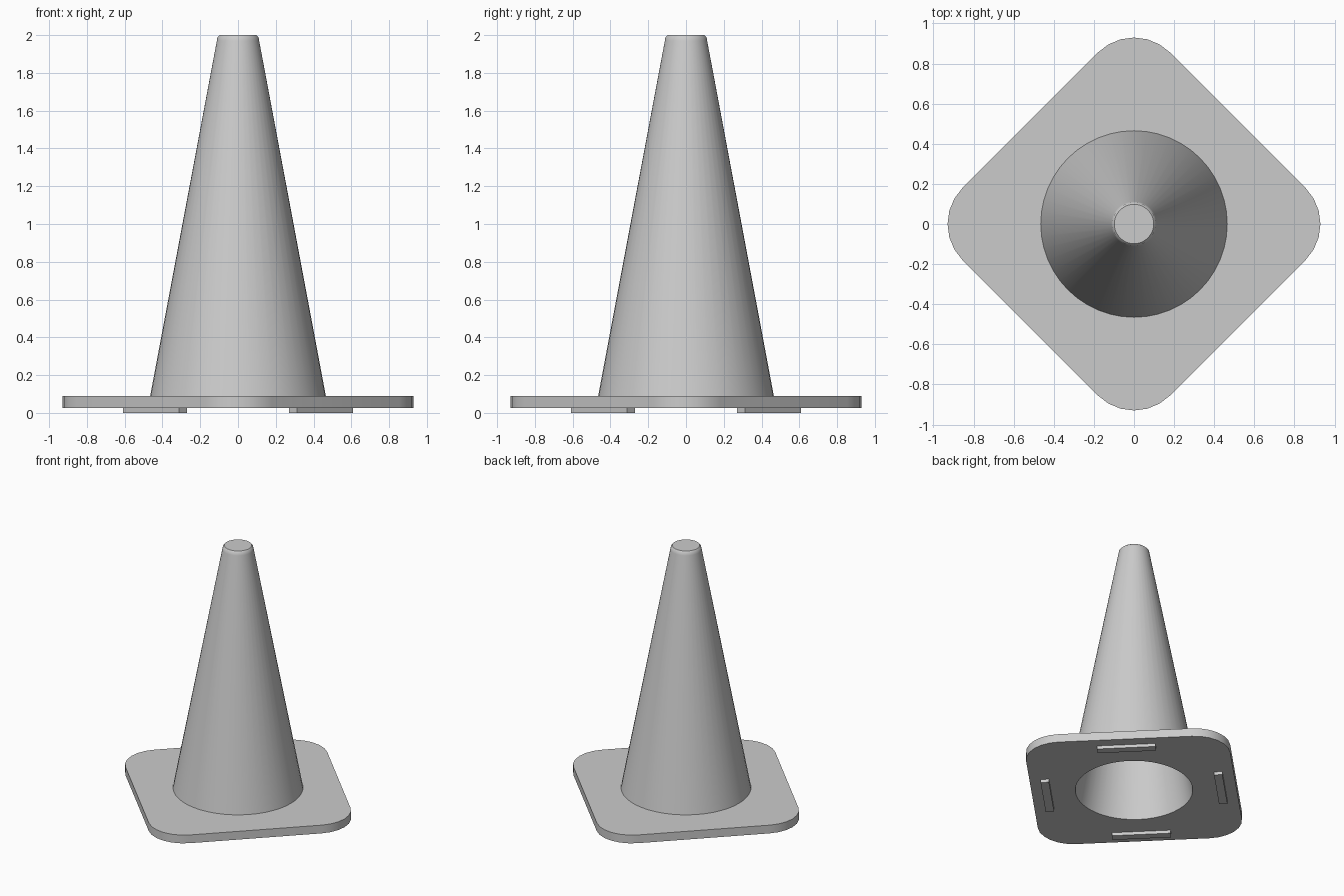
import bpy, bmesh
from math import sin, cos, pi, radians
from mathutils import Matrix

default = bpy.data.objects.get("Cube")
if default:
    bpy.data.objects.remove(default, do_unlink=True)

# One plain grey for the whole moulding
grey = bpy.data.materials.new("plain_grey")
grey.use_nodes = True
COLOUR = (0.6, 0.6, 0.6, 1)
grey.diffuse_color = COLOUR
grey.node_tree.nodes["Principled BSDF"].inputs["Base Color"].default_value = COLOUR

SIDES = 48
PLATE_LOW, PLATE_TOP = 0.025, 0.09
HALF_SIDE, CORNER = 0.732, 0.255
HOLE = 0.42
TURN = Matrix.Rotation(pi / 4, 4, "Z")  # the square base stands on its diagonal


def finish(bm, name):
    bmesh.ops.recalc_face_normals(bm, faces=bm.faces)
    mesh = bpy.data.meshes.new(name)
    bm.to_mesh(mesh)
    bm.free()
    obj = bpy.data.objects.new(name, mesh)
    bpy.context.collection.objects.link(obj)
    mesh.materials.append(grey)
    bpy.ops.object.select_all(action="DESELECT")
    obj.select_set(True)
    bpy.context.view_layer.objects.active = obj
    bpy.ops.object.shade_smooth_by_angle(angle=radians(35))
    return obj


def ring(bm, radius, z):
    return [bm.verts.new((radius * cos(2 * pi * i / SIDES), radius * sin(2 * pi * i / SIDES), z))
            for i in range(SIDES)]


def loop_edges(bm, verts):
    return [bm.edges.new((v, verts[(i + 1) % len(verts)])) for i, v in enumerate(verts)]


# Hollow cone: outer wall, rounded rim and closed top, then the inner wall
def lathe(profile, name):
    bm = bmesh.new()
    rings = [ring(bm, r, z) for r, z in profile]
    for a, b in zip(rings, rings[1:]):
        for i in range(SIDES):
            j = (i + 1) % SIDES
            bm.faces.new((a[i], a[j], b[j], b[i]))
    bm.faces.new(rings[-1])
    return finish(bm, name)


lathe([(0.465, PLATE_TOP), (0.112, 1.97), (0.108, 1.99), (0.098, 2.0)], "cone_outside")
inside = lathe([(HOLE, PLATE_LOW), (0.075, 1.95)], "cone_inside")
inside.data.flip_normals()

# Base plate: rounded square with a round hole, filled and extruded
bm = bmesh.new()
outline = []
STEPS = 6
for corner in range(4):
    start = corner * pi / 2
    centre = Matrix.Rotation(start, 4, "Z") @ Matrix.Translation(
        (HALF_SIDE - CORNER, HALF_SIDE - CORNER, PLATE_LOW))
    for s in range(STEPS + 1):
        a = s * pi / 2 / STEPS
        point = centre @ Matrix.Translation((CORNER * cos(a), CORNER * sin(a), 0))
        outline.append(bm.verts.new(TURN @ point.translation))
edges = loop_edges(bm, outline) + loop_edges(bm, ring(bm, HOLE, PLATE_LOW))
bmesh.ops.triangle_fill(bm, edges=edges, use_beauty=True)
top = bmesh.ops.extrude_face_region(bm, geom=bm.faces[:], use_keep_orig=True)
bmesh.ops.translate(bm, vec=(0, 0, PLATE_TOP - PLATE_LOW),
                    verts=[g for g in top["geom"] if isinstance(g, bmesh.types.BMVert)])
# The inner cone already lines the hole
lining = [f for f in bm.faces if all(v.co.xy.length < HOLE + 0.01 for v in f.verts)]
bmesh.ops.delete(bm, geom=lining, context="FACES")
finish(bm, "base_plate")

# Four low bar feet, one along each side of the base
for i, side in enumerate(("back_left", "back_right", "front_right", "front_left")):
    bm = bmesh.new()
    place = (Matrix.Rotation(i * pi / 2, 4, "Z") @ TURN
             @ Matrix.Translation((0.622, 0, PLATE_LOW / 2))
             @ Matrix.Diagonal((0.06, 0.42, PLATE_LOW, 1)))
    bmesh.ops.create_cube(bm, size=1, matrix=place)
    finish(bm, side + "_foot")
